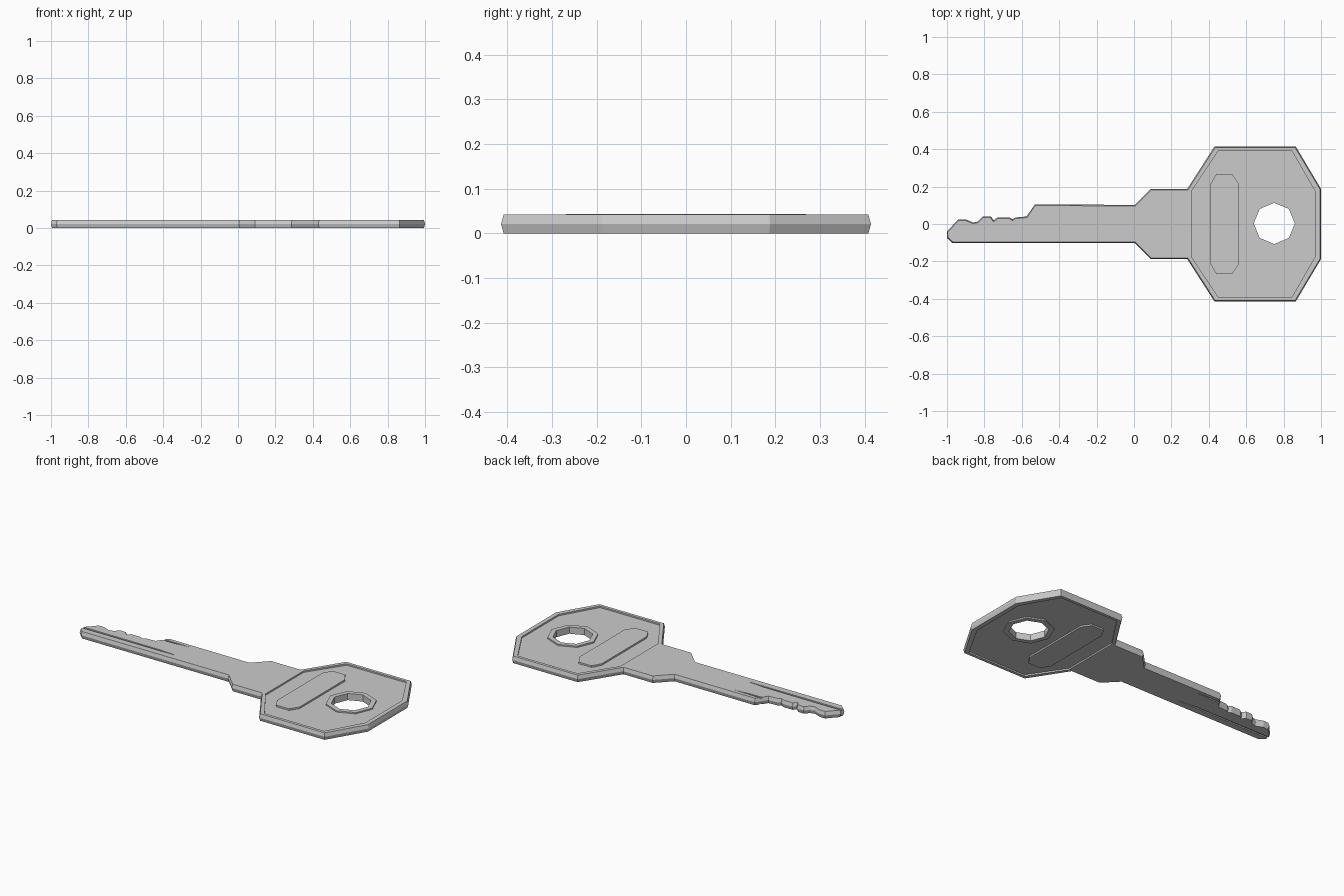
import bpy, bmesh, math
from mathutils import Vector

cube = bpy.data.objects.get("Cube")
if cube:
    bpy.data.objects.remove(cube, do_unlink=True)

T = 0.042        # full thickness
DEPTH = 0.009    # recess depth on each side of the head

steel = bpy.data.materials.new("grey steel")
steel.use_nodes = True
steel.diffuse_color = (0.6, 0.6, 0.6, 1)
steel.node_tree.nodes["Principled BSDF"].inputs["Base Color"].default_value = (0.6, 0.6, 0.6, 1)


def inset(points, d):
    """Offset a counter-clockwise outline inwards by d with mitred corners."""
    pts = [Vector(p) for p in points]
    out = []
    for i, p in enumerate(pts):
        a = (p - pts[i - 1]).normalized()
        b = (pts[(i + 1) % len(pts)] - p).normalized()
        na, nb = Vector((-a.y, a.x)), Vector((-b.y, b.x))
        out.append(p + (na + nb) * (d / (1 + na.dot(nb))))
    return out


def stack(name, layers):
    """Solid through matching outlines, given as (outline, z) from bottom to top."""
    bm = bmesh.new()
    rings = [[bm.verts.new((p[0], p[1], z)) for p in pts] for pts, z in layers]
    bm.faces.new(rings[0][::-1])
    bm.faces.new(rings[-1])
    n = len(rings[0])
    for lo, hi in zip(rings, rings[1:]):
        for i in range(n):
            j = (i + 1) % n
            bm.faces.new((lo[i], lo[j], hi[j], hi[i]))
    bmesh.ops.recalc_face_normals(bm, faces=bm.faces)
    mesh = bpy.data.meshes.new(name)
    bm.to_mesh(mesh)
    bm.free()
    mesh.materials.append(steel)
    obj = bpy.data.objects.new(name, mesh)
    bpy.context.collection.objects.link(obj)
    return obj


def prism(name, outline, z0, z1):
    return stack(name, [(outline, z0), (outline, z1)])


def cut(target, cutter):
    cutter.hide_render = True
    cutter.hide_viewport = True
    cutter.display_type = 'WIRE'
    mod = target.modifiers.new(cutter.name, 'BOOLEAN')
    mod.operation = 'DIFFERENCE'
    mod.solver = 'EXACT'
    mod.object = cutter


def apply_cuts(obj):
    """Bake the booleans and drop the cutters."""
    bpy.context.view_layer.update()
    dg = bpy.context.evaluated_depsgraph_get()
    mesh = bpy.data.meshes.new_from_object(obj.evaluated_get(dg))
    cutters = [m.object for m in obj.modifiers]
    obj.modifiers.clear()
    obj.data = mesh
    for c in cutters:
        bpy.data.objects.remove(c, do_unlink=True)


def mirrored(half):
    """Close a lower half outline by mirroring it across y = 0."""
    return half + [(x, -y) for x, y in reversed(half)]


def octagon(r):
    return [(0.75 + r * math.cos(i * math.pi / 4), 0.003 + r * math.sin(i * math.pi / 4))
            for i in range(8)]


# Key body: head, collar and toothed blade in one outline, widest at mid height
shoulder = [(0.005, -0.102), (0.09, -0.188), (0.285, -0.188),
            (0.43, -0.414), (0.865, -0.414), (1.0, -0.188)]
teeth = [(-0.53, 0.105), (-0.575, 0.04), (-0.635, 0.035), (-0.65, 0.025),
         (-0.665, 0.035), (-0.73, 0.035), (-0.75, 0.02), (-0.765, 0.04),
         (-0.81, 0.04), (-0.835, 0.013), (-0.86, 0.008), (-0.90, 0.025),
         (-0.94, 0.025), (-1.0, -0.04)]
outline = [(-1.0, -0.075), (-0.97, -0.102)] + mirrored(shoulder) + teeth
edge = inset(outline, 0.006)
body = stack("key_body", [(edge, 0), (outline, T / 2), (edge, T)])

# Recessed panels and milled grooves on both faces
panel = mirrored([(0.31, -0.18), (0.45, -0.39), (0.845, -0.39), (0.968, -0.175)])
long_groove = [(-1.1, -0.058), (-0.36, -0.056), (-0.49, -0.046), (-1.1, -0.044)]
short_groove = [(-0.7, 0.064), (-0.47, 0.067), (-0.37, 0.076), (-0.7, 0.078)]
for side, z0, z1 in (("top", T, T + 0.05), ("bottom", -0.05, 0)):
    def sink(d):
        return (z0 - d, z1) if side == "top" else (z0, z1 + d)
    cut(body, prism("panel_cutter_" + side, panel, *sink(DEPTH)))
    cut(body, prism("long_groove_cutter_" + side, long_groove, *sink(0.007)))
    cut(body, prism("short_groove_cutter_" + side, short_groove, *sink(0.007)))
cut(body, prism("hole_cutter", octagon(0.125), -0.1, 0.1))
apply_cuts(body)

# Raised rim around the key ring hole
rim = prism("hole_rim", octagon(0.14), 0.001, T - 0.001)
cut(rim, prism("rim_cutter", octagon(0.11), -0.1, 0.1))
apply_cuts(rim)

# Raised grip bar standing out of the panels on both faces
bar = mirrored([(0.41, -0.215), (0.44, -0.268), (0.525, -0.268), (0.56, -0.215)])
prism("grip_bar", bar, 0, T + 0.001)
